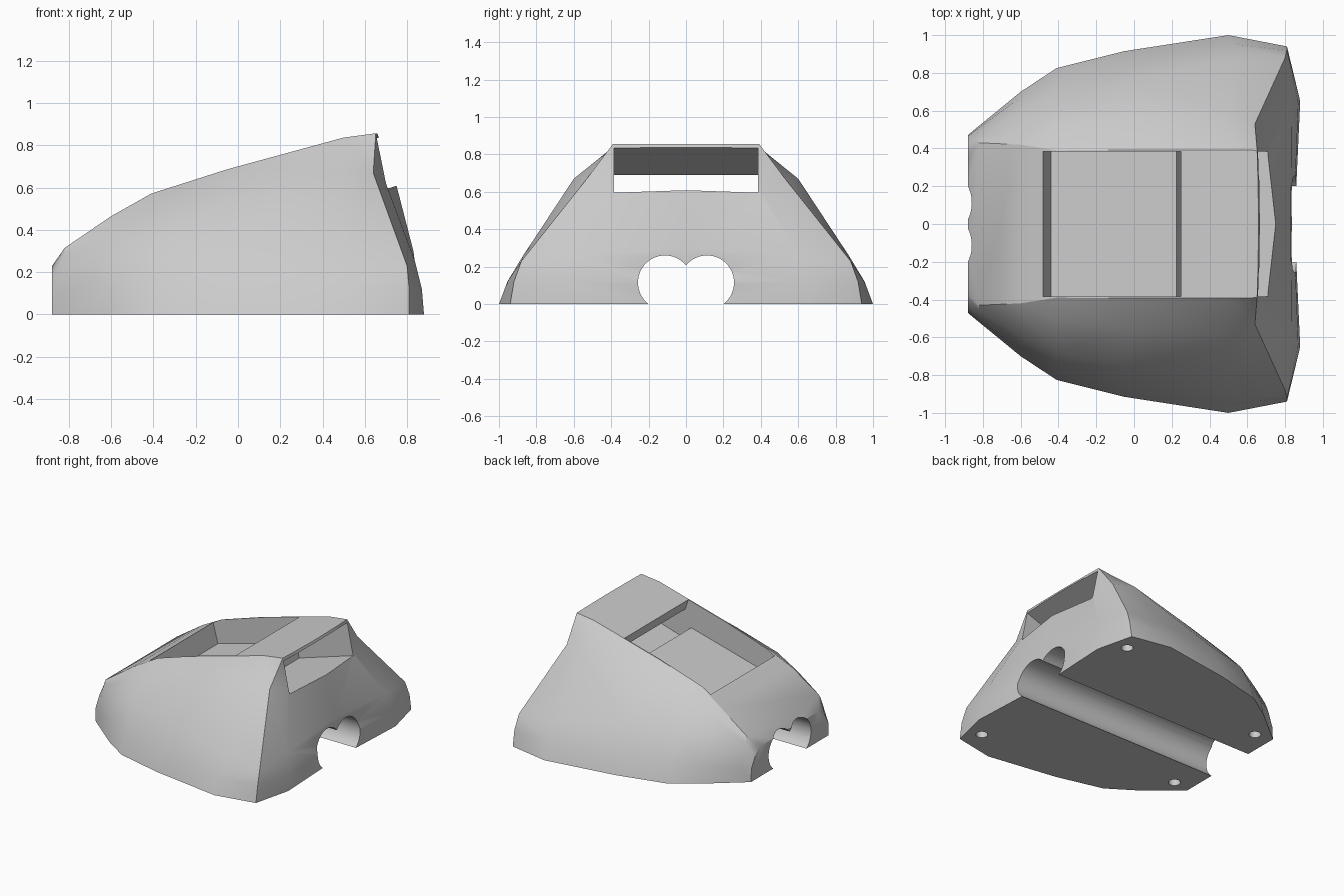
import bpy, bmesh, math
from mathutils import Matrix

cube = bpy.data.objects.get("Cube")
if cube:
    bpy.data.objects.remove(cube, do_unlink=True)

grey = bpy.data.materials.new("light_grey")
grey.use_nodes = True
grey.diffuse_color = (0.6, 0.6, 0.6, 1)
grey.node_tree.nodes["Principled BSDF"].inputs["Base Color"].default_value = (0.6, 0.6, 0.6, 1)


def make_object(name, bm):
    bmesh.ops.recalc_face_normals(bm, faces=bm.faces)
    mesh = bpy.data.meshes.new(name)
    bm.to_mesh(mesh)
    bm.free()
    mesh.materials.append(grey)
    obj = bpy.data.objects.new(name, mesh)
    bpy.context.collection.objects.link(obj)
    return obj


def prism(name, start, end):
    """Solid between two matching outlines."""
    bm = bmesh.new()
    a, b = [[bm.verts.new(p) for p in outline] for outline in (start, end)]
    bm.faces.new(a)
    bm.faces.new(b[::-1])
    for i in range(len(a)):
        bm.faces.new((a[i - 1], a[i], b[i], b[i - 1]))
    return make_object(name, bm)


def flat(x, *pts):
    return [(x, y, z) for y, z in pts]


# Half sections (x, y, z) from base to shoulder, nose to tall end
sections = [
    flat(-0.88, (.47, 0), (.465, .1), (.42, .18), (.38, .22), (.34, .23)),
    flat(-0.82, (.52, 0), (.51, .1), (.49, .2), (.455, .28), (.43, .315)),
    flat(-0.6, (.70, 0), (.67, .13), (.60, .27), (.49, .41), (.42, .465)),
    flat(-0.41, (.825, 0), (.78, .14), (.68, .32), (.52, .49), (.39, .572)),
    flat(-0.05, (.915, 0), (.87, .14), (.76, .33), (.55, .57), (.393, .687)),
    flat(0.5, (1, 0), (.955, .12), (.87, .26), (.6, .67), (.393, .837)),
    [(.81, .94, 0), (.81, .92, .12), (.80, .88, .23), (.64, .53, .67), (.652, .39, .857)],
    [(.88, .65, 0), (.87, .64, .12), (.835, .6, .26), (.70, .39, .62), (.656, .25, .856)],
    [(.85, 0, 0), (.845, 0, .12), (.83, 0, .3), (.75, 0, .61), (.66, 0, .855)],
]

# Body shell lofted through mirrored sections, closed by one base and a nose
bm = bmesh.new()
rings = []
for half in sections:
    pts = half + [(x, -y, z) for x, y, z in reversed(half)]
    rings.append([bm.verts.new(p) for p in pts])
for a, b in zip(rings, rings[1:]):
    for i in range(1, len(a)):
        bm.faces.new((a[i - 1], a[i], b[i], b[i - 1]))
bm.faces.new(rings[0])
bm.faces.new([r[0] for r in rings] + [r[-1] for r in reversed(rings[:-1])])
bmesh.ops.remove_doubles(bm, verts=bm.verts, dist=0.0001)
bmesh.ops.triangulate(bm, faces=bm.faces)
body = make_object("body", bm)

# Twin lengthwise cable grooves, open at the bottom, as one outline
radius, offset, height = .145, .112, .115
low = -math.asin(height / radius)
cusp = math.acos(-offset / radius)
arc = []
for i in range(25):
    t = low + (cusp - low) * i / 24
    arc.append((offset + radius * math.cos(t), height + radius * math.sin(t)))
right = [(arc[0][0], -.1)] + arc[:-1]
outline = right + [(0, arc[-1][1])] + [(-y, z) for y, z in reversed(right)]
cutters = [prism("groove_cutter", flat(-1.2, *outline), flat(1.2, *outline))]

# Four round foot sockets
for x, y in ((.73, .795), (-.74, .44)):
    for side in (-1, 1):
        bm = bmesh.new()
        bmesh.ops.create_cone(bm, cap_ends=True, segments=24, radius1=.042, radius2=.042,
                              depth=.1, matrix=Matrix.Translation((x, side * y, 0)))
        cutters.append(make_object("foot_socket_cutter", bm))

# Sloped top pocket, stepping down into a slot that opens under the bridge
profile = [(-.54, .755), (-.44, .38), (.225, .56), (.25, .455), (.95, .67),
           (.95, .94), (.66, .835), (.275, .69), (.25, .767), (.2, .97)]
cutters.append(prism("pocket_cutter", [(x, -.385, z) for x, z in profile],
                     [(x, .385, z) for x, z in profile]))

# Cut everything out of the body
bpy.context.view_layer.objects.active = body
body.select_set(True)
for cutter in cutters:
    cutter.hide_render = True
    mod = body.modifiers.new("cut", 'BOOLEAN')
    mod.operation = 'DIFFERENCE'
    mod.solver = 'EXACT'
    mod.object = cutter
    bpy.ops.object.modifier_apply(modifier=mod.name)
    bpy.data.objects.remove(cutter, do_unlink=True)

bpy.ops.object.shade_smooth_by_angle(angle=math.radians(30))
